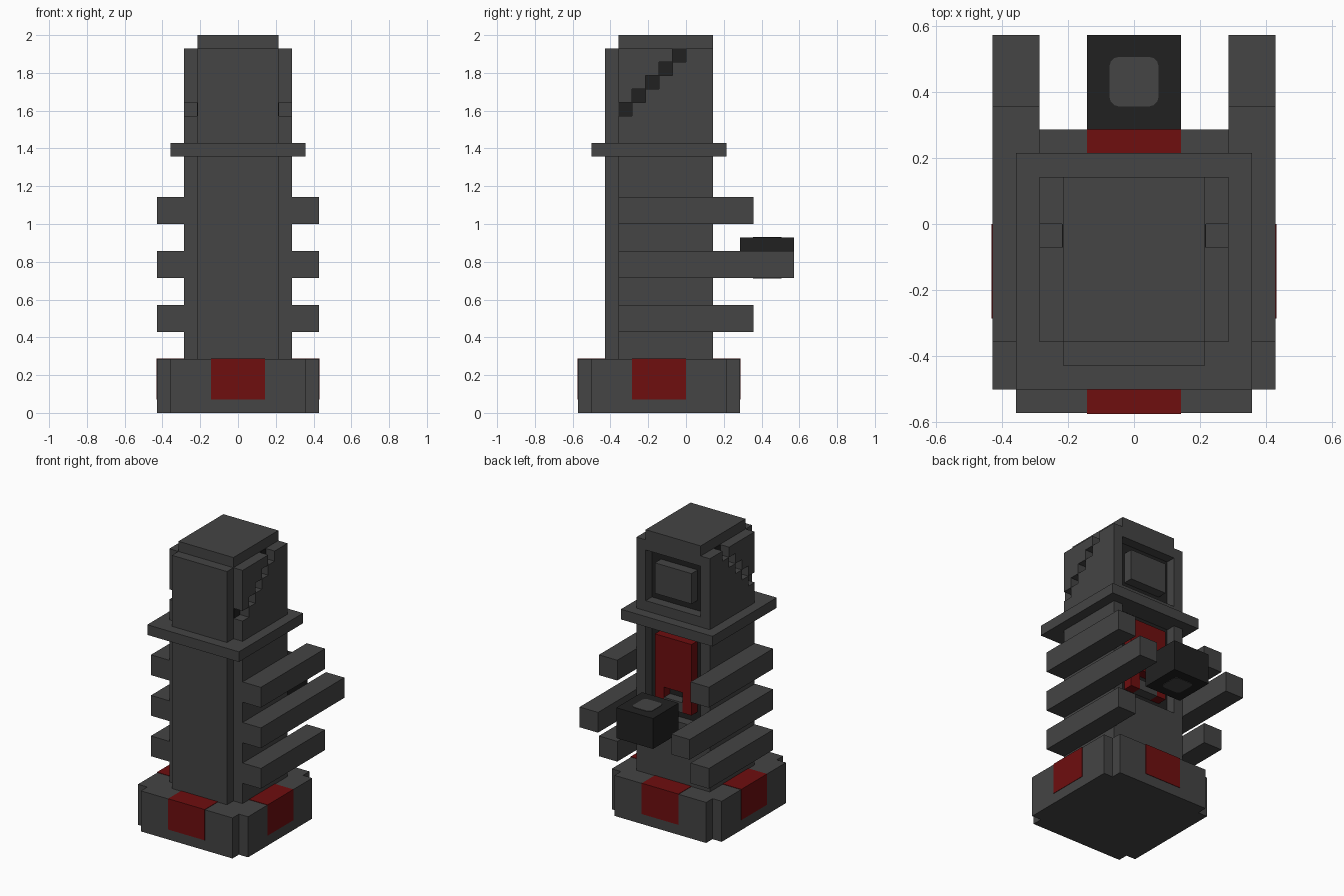
import bpy, bmesh
from mathutils import Vector

U = 2 / 28      # one block
E = 0.04        # thickness of painted plates, in blocks

old = bpy.data.objects.get("Cube")
if old:
    bpy.data.objects.remove(old, do_unlink=True)


def material(name, rgb):
    m = bpy.data.materials.new(name)
    m.use_nodes = True
    m.diffuse_color = (*rgb, 1)
    m.node_tree.nodes["Principled BSDF"].inputs["Base Color"].default_value = (*rgb, 1)
    return m


GREY = material("dark grey", (0.058, 0.058, 0.058))
BLACK = material("black", (0.0152, 0.0152, 0.0152))
RED = material("deep red", (0.156, 0.0044, 0.0048))


def finish(name, bm, mat):
    bmesh.ops.recalc_face_normals(bm, faces=bm.faces)
    bmesh.ops.scale(bm, vec=(U, U, U), verts=bm.verts)
    me = bpy.data.meshes.new(name)
    bm.to_mesh(me)
    bm.free()
    me.materials.append(mat)
    ob = bpy.data.objects.new(name, me)
    bpy.context.collection.objects.link(ob)
    return ob


def add_box(bm, x0, x1, y0, y1, z0, z1):
    vs = bmesh.ops.create_cube(bm, size=1)["verts"]
    for v in vs:
        v.co = Vector((x1 if v.co.x > 0 else x0,
                       y1 if v.co.y > 0 else y0,
                       z1 if v.co.z > 0 else z0))
    return vs


def boxes(name, mat, *specs):
    bm = bmesh.new()
    for s in specs:
        add_box(bm, *s)
    return finish(name, bm, mat)


def slab(name, mat, outline, x0, x1):
    """Extrude a (y, z) outline along x."""
    bm = bmesh.new()
    f = bm.faces.new([bm.verts.new((x0, y, z)) for y, z in outline])
    r = bmesh.ops.extrude_face_region(bm, geom=[f])
    for v in r["geom"]:
        if isinstance(v, bmesh.types.BMVert):
            v.co.x = x1
    return finish(name, bm, mat)


# Base with notched corners and four red patches
boxes("base", GREY, (-5, 5, -8, 4, 0, 4), (-6, -5, -7, 3, 0, 4), (5, 6, -7, 3, 0, 4))
boxes("base_patches", RED,
      (-2, 2, -8 - E, -6, 1, 4 + E), (-2, 2, 2, 4 + E, 1, 4 + E),
      (4, 6 + E, -4, 0, 1, 4 + E), (-6 - E, -4, -4, 0, 1, 4 + E))

# Body with a recess in the back
boxes("body", GREY,
      (-4, 4, -5, 1, 4, 19), (-3, 3, -6, -5, 4, 19),
      (-4, -3, 1, 2, 4, 19), (3, 4, 1, 2, 4, 19),
      (-3, 3, 1, 2, 4, 10))
boxes("body_recess_back", BLACK, (-3, 3, 1, 1 + E, 10, 19))
boxes("dispenser_panel", RED,
      (-2, 2, 1, 2, 13, 18), (-2, -1, 1, 2, 11, 13), (1, 2, 1, 2, 11, 13))
boxes("dispenser_spout", GREY, (-1, 1, 1, 2, 11, 12))

# Collar
boxes("collar", GREY, (-5, 5, -7, 3, 19, 20))

# Head with a window in the back
boxes("head", GREY,
      (-3, 3, -5, 1, 20, 27), (-3, 3, -6, -5, 20, 27),
      (-3, 3, 1, 2, 20, 21), (-3, 3, 1, 2, 26, 27))
boxes("head_cap", GREY, (-3, 3, -5, 2, 27, 28))
boxes("window_back", BLACK, (-3, 3, 1, 1 + E, 21, 26))
boxes("window_screen", GREY, (-2, 2, 1, 2, 22, 25))

# Head sides, split by a stepped diagonal slit
lower = [(-5, 20), (2, 20), (2, 27), (0, 27)]
for i in range(4):
    lower += [(-i, 26 - i), (-i - 1, 26 - i)]
lower += [(-4, 22), (-5, 22)]
upper = [(-5, 27), (-5, 23)]
for i in range(4):
    upper += [(-4 + i, 23 + i), (-4 + i, 24 + i)]
for side, s in (("left", 1), ("right", -1)):
    slab(side + "_head_side_lower", GREY, lower, s * 3, s * 4)
    slab(side + "_head_side_upper", GREY, upper, s * 3, s * 4)
    a, b = sorted((s * 3, s * (3 + E)))
    boxes(side + "_slit_back", BLACK,
          *[(a, b, -5 + i, -4 + i, 22 + i, 23 + i) for i in range(5)])

    # Three arms reaching back, the middle one longest
    a, b = sorted((s * 4, s * 6))
    for part, z, end in (("lower", 6, 5), ("middle", 10, 8), ("upper", 14, 5)):
        boxes(f"{side}_{part}_arm", GREY, (a, b, -5, end, z, z + 2))

# Floating black box with a rounded spot above and below
boxes("box", BLACK, (-2, 2, 4, 8, 10, 13))
for name, z in (("box_top_spot", 13), ("box_bottom_spot", 10 - E)):
    bm = bmesh.new()
    add_box(bm, -1.04, 1.04, 4.98, 7.08, z, z + E)
    upright = [e for e in bm.edges if abs(e.verts[0].co.z - e.verts[1].co.z) > E / 2]
    bmesh.ops.bevel(bm, geom=upright, offset=0.4, segments=3, profile=0.5, affect='EDGES')
    finish(name, bm, GREY)
